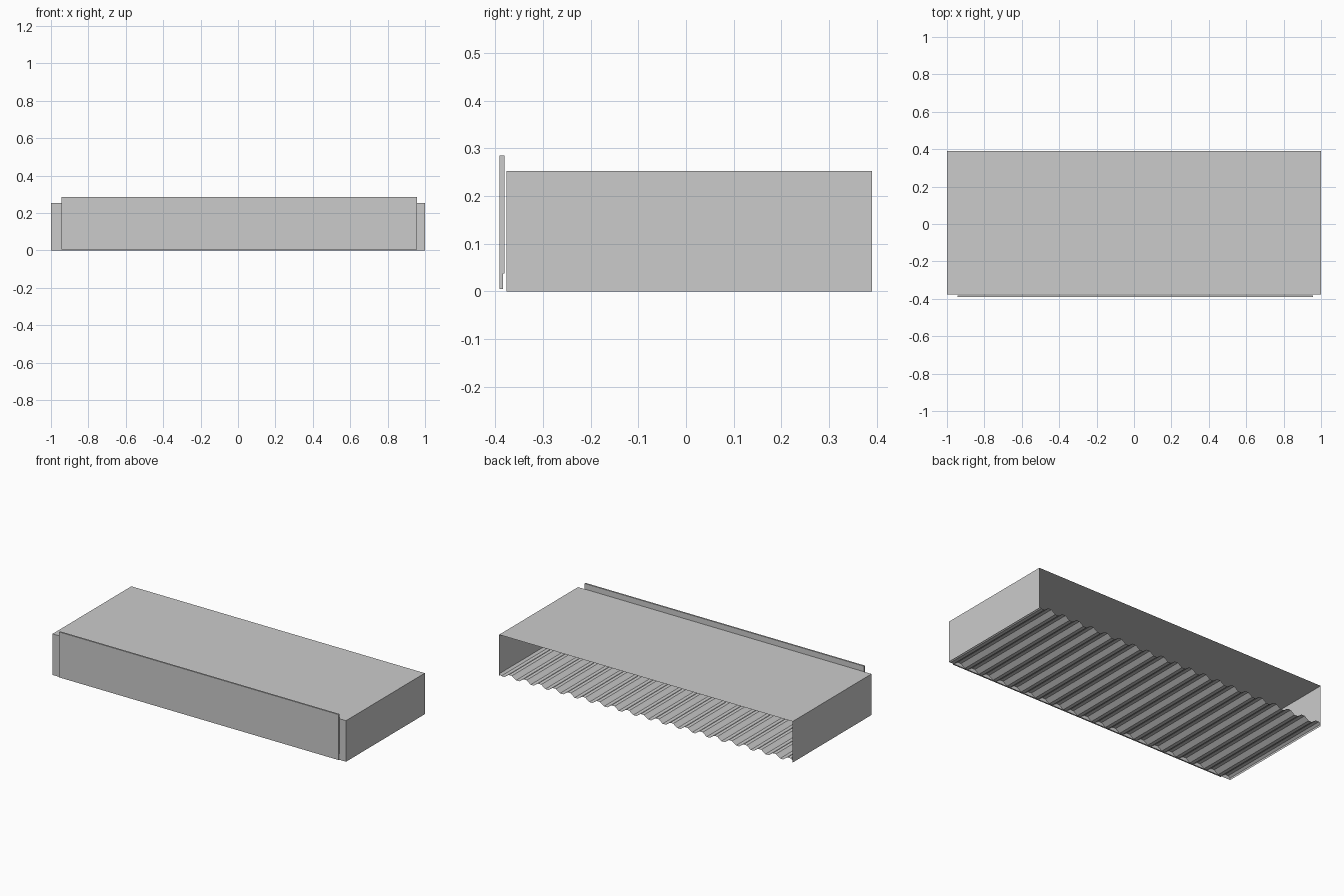
import bpy

if "Cube" in bpy.data.objects:
    bpy.data.objects.remove(bpy.data.objects["Cube"])

X, YF, YB, H = 1.0, -0.377, 0.39, 0.253   # housing extents


def make(name, verts, faces):
    mesh = bpy.data.meshes.new(name)
    mesh.from_pydata(verts, [], faces)
    obj = bpy.data.objects.new(name, mesh)
    bpy.context.collection.objects.link(obj)
    return obj


# Thin housing shell: top, two sides and front wall, open at the back
corners = [(-X, YF), (X, YF), (X, YB), (-X, YB)]
make("housing",
     [(x, y, z) for z in (0, H) for x, y in corners],
     [(0, 1, 5, 4), (1, 2, 6, 5), (3, 0, 4, 7), (4, 5, 6, 7)])

# Corrugated floor: faceted wave across x, ridges running front to back
WAVES = 20
WAVE = [(0.0, 0.012), (0.14, 0.022), (0.36, 0.022), (0.5, 0.012),
        (0.64, 0.002), (0.86, 0.002)]
pitch = 2 * X / WAVES
profile = [(-X + (i + t) * pitch, z) for i in range(WAVES) for t, z in WAVE]
profile.append((X, 0.012))
n = len(profile)
make("corrugated_floor",
     [(x, y, z) for y in (YF, YB) for x, z in profile],
     [(i, i + 1, n + i + 1, n + i) for i in range(n - 1)])

# Front panel: slim board with a shallow rebate low on its back face
section = [(-0.391, 0.005), (-0.384, 0.005), (-0.384, 0.038),
           (-0.381, 0.038), (-0.381, 0.285), (-0.391, 0.285)]
m = len(section)
make("front_panel",
     [(x, y, z) for x in (-0.945, 0.958) for y, z in section],
     [tuple(reversed(range(m))), tuple(range(m, 2 * m))] +
     [(i, (i + 1) % m, m + (i + 1) % m, m + i) for i in range(m)])
